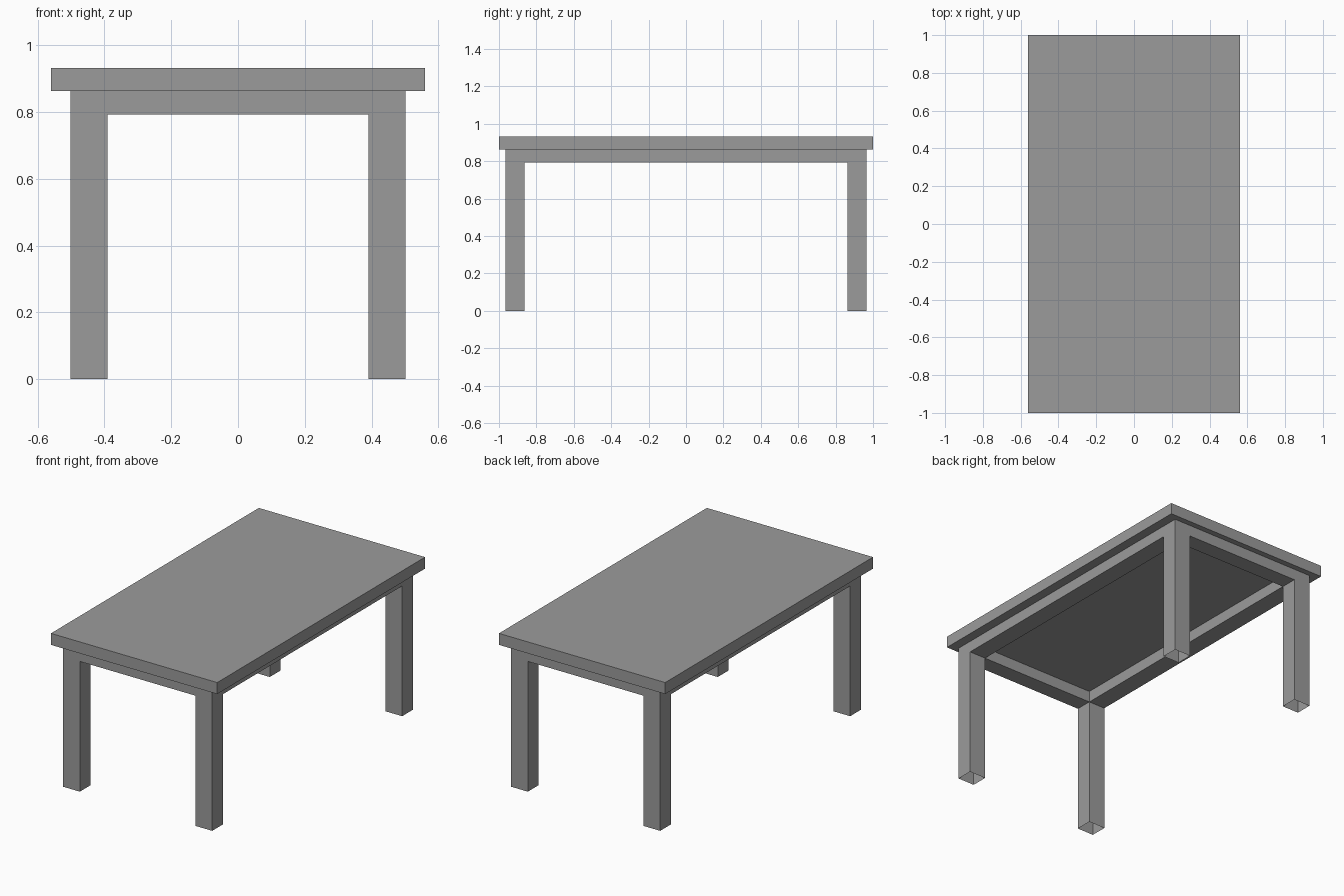
import bpy
import bmesh
from mathutils import Matrix

cube = bpy.data.objects.get("Cube")
if cube:
    bpy.data.objects.remove(cube, do_unlink=True)

TOP_Z, SLAB_Z, APRON_Z = 0.932, 0.862, 0.793   # slab top, slab underside, apron underside
OUT_X, IN_X = 0.502, 0.39                      # outer and inner faces of the legs
OUT_Y, IN_Y = 0.965, 0.863

grey = bpy.data.materials.new("plain_grey")
grey.use_nodes = True
grey.diffuse_color = (0.33, 0.33, 0.33, 1)
bsdf = next(n for n in grey.node_tree.nodes if n.type == 'BSDF_PRINCIPLED')
bsdf.inputs["Base Color"].default_value = grey.diffuse_color


def finish(name, bm):
    mesh = bpy.data.meshes.new(name)
    bm.to_mesh(mesh)
    bm.free()
    mesh.materials.append(grey)
    obj = bpy.data.objects.new(name, mesh)
    bpy.context.collection.objects.link(obj)
    return obj


def extrude_to(bm, faces, z, keep):
    geom = bmesh.ops.extrude_face_region(bm, geom=faces, use_keep_orig=keep)["geom"]
    for v in geom:
        if isinstance(v, bmesh.types.BMVert):
            v.co.z = z
    return [f for f in geom if isinstance(f, bmesh.types.BMFace)]


def is_corner(face):
    c = face.calc_center_median()
    return abs(c.x) > IN_X + 0.01 and abs(c.y) > IN_Y + 0.01


def flat_at(face, z):
    return all(abs(v.co.z - z) < 0.001 for v in face.verts)


# Tabletop slab
bm = bmesh.new()
bmesh.ops.create_cube(bm, size=1, matrix=Matrix.Translation((0, 0, (TOP_Z + SLAB_Z) / 2))
                      @ Matrix.Diagonal((1.12, 2, TOP_Z - SLAB_Z, 1)))
finish("tabletop", bm)

# Apron ring with the four legs drawn down from its corners
bm = bmesh.new()
verts = [[bm.verts.new((x, y, SLAB_Z)) for y in (-OUT_Y, -IN_Y, IN_Y, OUT_Y)]
         for x in (-OUT_X, -IN_X, IN_X, OUT_X)]
ring = [bm.faces.new((verts[i][j], verts[i + 1][j], verts[i + 1][j + 1], verts[i][j + 1]))
        for i in range(3) for j in range(3) if (i, j) != (1, 1)]
underside = extrude_to(bm, ring, APRON_Z, True)
extrude_to(bm, [f for f in underside if is_corner(f)], 0, False)

# Clear any face left inside the legs, then open the feet
inner = [f for f in bm.faces if flat_at(f, APRON_Z) and is_corner(f)]
bmesh.ops.delete(bm, geom=inner, context='FACES_ONLY')
bmesh.ops.recalc_face_normals(bm, faces=bm.faces[:])
feet = [f for f in bm.faces if flat_at(f, 0)]
bmesh.ops.delete(bm, geom=feet, context='FACES_ONLY')
finish("apron_and_legs", bm)
